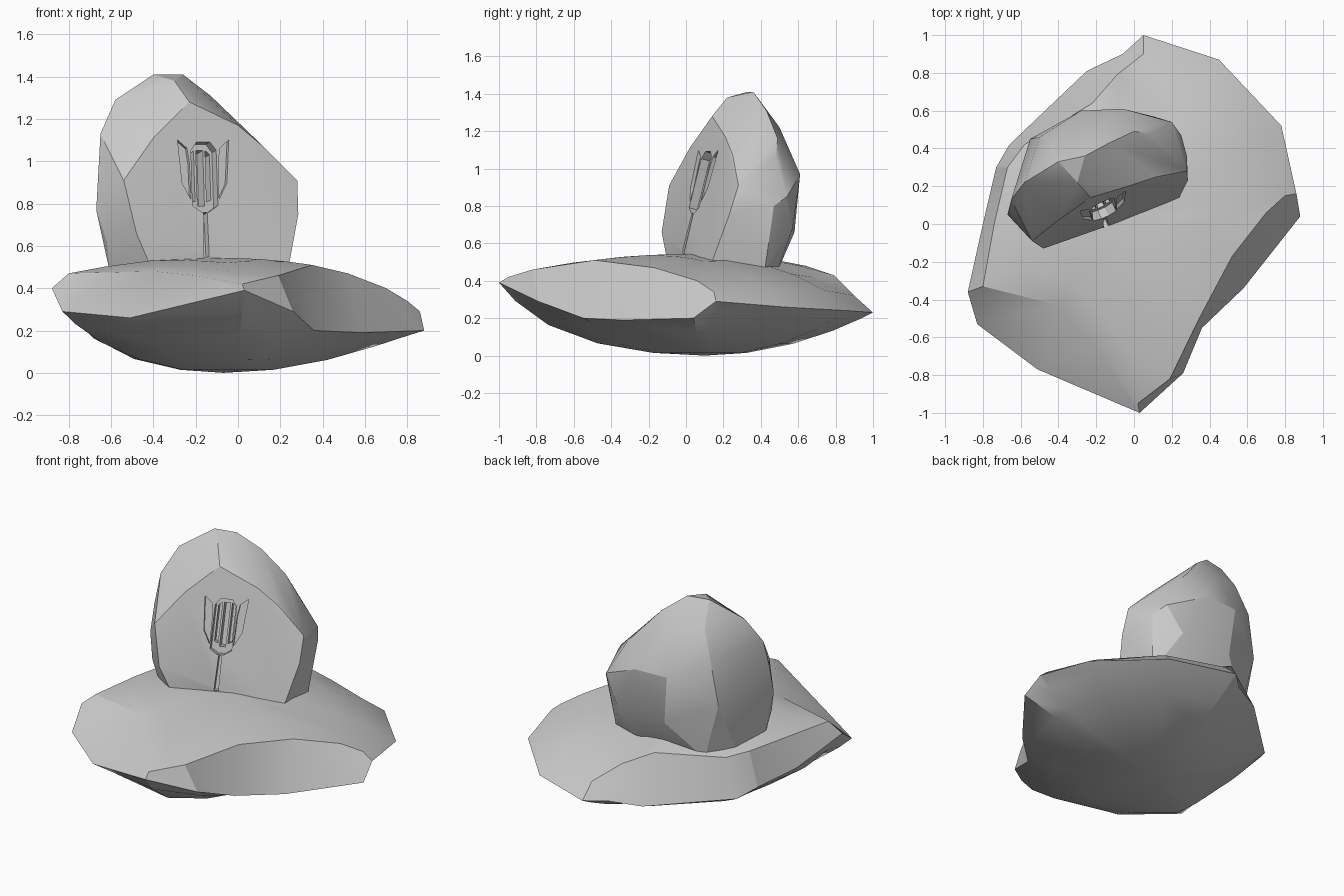
import bpy, bmesh
from math import radians
from mathutils import Vector, Matrix
from mathutils.bvhtree import BVHTree

if "Cube" in bpy.data.objects:
    bpy.data.objects.remove(bpy.data.objects["Cube"])


def make(name, bm):
    bmesh.ops.recalc_face_normals(bm, faces=bm.faces)
    me = bpy.data.meshes.new(name)
    bm.to_mesh(me)
    bm.free()
    ob = bpy.data.objects.new(name, me)
    bpy.context.collection.objects.link(ob)
    return ob


def activate(ob):
    bpy.ops.object.select_all(action='DESELECT')
    ob.select_set(True)
    bpy.context.view_layer.objects.active = ob


# Base slab: outer rim and the upper crest inside it, joined by chamfer facets
rim = [(.05, 1, .23), (.45, .87, .24), (.78, .52, .26), (.86, .16, .29), (.88, .04, .20),
       (.58, -.34, .19), (.36, -.55, .20), (.26, -.79, .29), (.03, -1, .39), (-.51, -.77, .26),
       (-.83, -.53, .29), (-.88, -.36, .40), (-.80, 0, .29), (-.73, .3, .26), (-.66, .42, .21),
       (-.25, .81, .20), (-.06, .9, .22)]
crest = [(.05, .9, .32), (.38, .74, .35), (.65, .42, .36), (.80, .15, .34), (.70, .06, .40),
         (.52, -.17, .47), (.35, -.49, .51), (.19, -.82, .46), (.02, -.95, .42), (-.2, -.65, .46),
         (-.4, -.43, .48), (-.8, -.33, .47), (-.74, 0, .48), (-.67, .3, .48), (-.58, .42, .46),
         (-.22, .64, .48), (-.09, .79, .43)]
low, top = Vector((-.07, .1, 0)), Vector((-.1, .05, .545))


def belly(s):
    w = s ** 4
    return [(low.x + s * (x - low.x), low.y + s * (y - low.y), s * s * (z * w + .23 * (1 - w)))
            for x, y, z in rim]


def crown(s):
    return [(top.x + s * (x - top.x), top.y + s * (y - top.y), top.z - (top.z - z) * s * s)
            for x, y, z in crest]


bm = bmesh.new()
rings = [[bm.verts.new(p) for p in ring]
         for ring in (belly(.25), belly(.52), belly(.76), belly(.92), rim, crest, crown(.75), crown(.45))]
n = len(rim)
for a, b in zip(rings, rings[1:]):
    for i in range(n):
        j = (i + 1) % n
        bm.faces.new((a[i], a[j], b[j], b[i]))
for ring, tip in ((rings[0], low), (rings[-1], top)):
    t = bm.verts.new(tip)
    for i in range(n):
        bm.faces.new((ring[i], ring[(i + 1) % n], t))
base = make("base_rock", bm)

# Upright boulder: hull of its front face, flanks, summit and back corners
front = [(-.23, .14, 1.28), (-.40, .02, 1.11), (-.54, -.09, .91), (-.48, -.13, .66),
         (-.39, -.09, .45), (0, .21, 1.17), (.12, .25, 1.07), (.28, .28, .91),
         (.285, .23, .75), (.23, .12, .45)]
flanks = [(-.67, .05, .77), (-.66, .08, .95), (-.65, .13, 1.13), (-.58, .22, 1.29),
          (-.62, 0, .62), (-.6, .05, .45), (-.55, .45, .8), (-.58, .3, .45), (-.5, .46, 1.08),
          (.28, .36, .8), (.25, .47, .8), (.21, .42, .45)]
back = [(-.40, .33, 1.41), (-.26, .36, 1.41), (-.3, .22, 1.38), (-.28, .6, .97), (-.06, .61, .97),
        (.2, .54, .85), (-.25, .58, .66), (.1, .57, .68), (0, .48, .43), (-.45, .45, .43),
        (.09, .48, 1.06), (-.2, .5, 1.22), (-.13, .43, 1.31), (0, .49, 1.16), (-.43, .42, 1.27)]
bm = bmesh.new()
for p in front + flanks + back:
    bm.verts.new(p)
bmesh.ops.convex_hull(bm, input=bm.verts)
bmesh.ops.delete(bm, geom=[v for v in bm.verts if not v.link_faces], context='VERTS')
bm.normal_update()
hit = BVHTree.FromBMesh(bm).ray_cast(Vector((-.155, -2, .8)), Vector((0, 1, 0)))[0]
boulder = make("upright_boulder", bm)

# Carved socket in the front face, cut in the frame of that face
xa = Vector((.91, .41, 0)).normalized()
za = Vector((-.03, .24, .97)).normalized()
ya = za.cross(xa).normalized()
frame = Matrix((xa, ya, za)).transposed().to_4x4()
frame.translation = hit


def carve(outline, depth):
    cb = bmesh.new()
    f = cb.faces.new([cb.verts.new(frame @ Vector((x, -.1, z))) for x, z in outline])
    g = bmesh.ops.extrude_face_region(cb, geom=[f])["geom"]
    bmesh.ops.translate(cb, vec=ya * (.1 + depth),
                        verts=[v for v in g if isinstance(v, bmesh.types.BMVert)])
    cutter = make("socket_cutter", cb)
    cutter.hide_render = True
    m = boulder.modifiers.new("socket", 'BOOLEAN')
    m.operation, m.solver, m.object = 'DIFFERENCE', 'EXACT', cutter
    activate(boulder)
    bpy.ops.object.modifier_apply(modifier=m.name)
    bpy.data.objects.remove(cutter)


# Lower groove, shield-shaped recess, deep middle slit
carve([(-.013, -.26), (.013, -.26), (.009, -.045), (-.009, -.045)], .04)
carve([(-.02, -.04), (.02, -.04), (.065, -.01), (.065, .26), (.035, .3),
       (-.035, .3), (-.065, .26), (-.065, -.01)], .05)
carve([(-.018, .0), (.018, .0), (.018, .27), (-.018, .27)], .12)
# Mirrored side slits and outer claw recesses
for s in (-1, 1):
    carve([(s * x, z) for x, z in [(.03, .02), (.052, .03), (.052, .25), (.03, .27)]], .10)
    carve([(s * x, z) for x, z in [(.072, .02), (.115, .1), (.132, .31), (.085, .27), (.075, .2)]], .02)

for ob in (base, boulder):
    activate(ob)
    bpy.ops.object.shade_smooth_by_angle(angle=radians(22))
